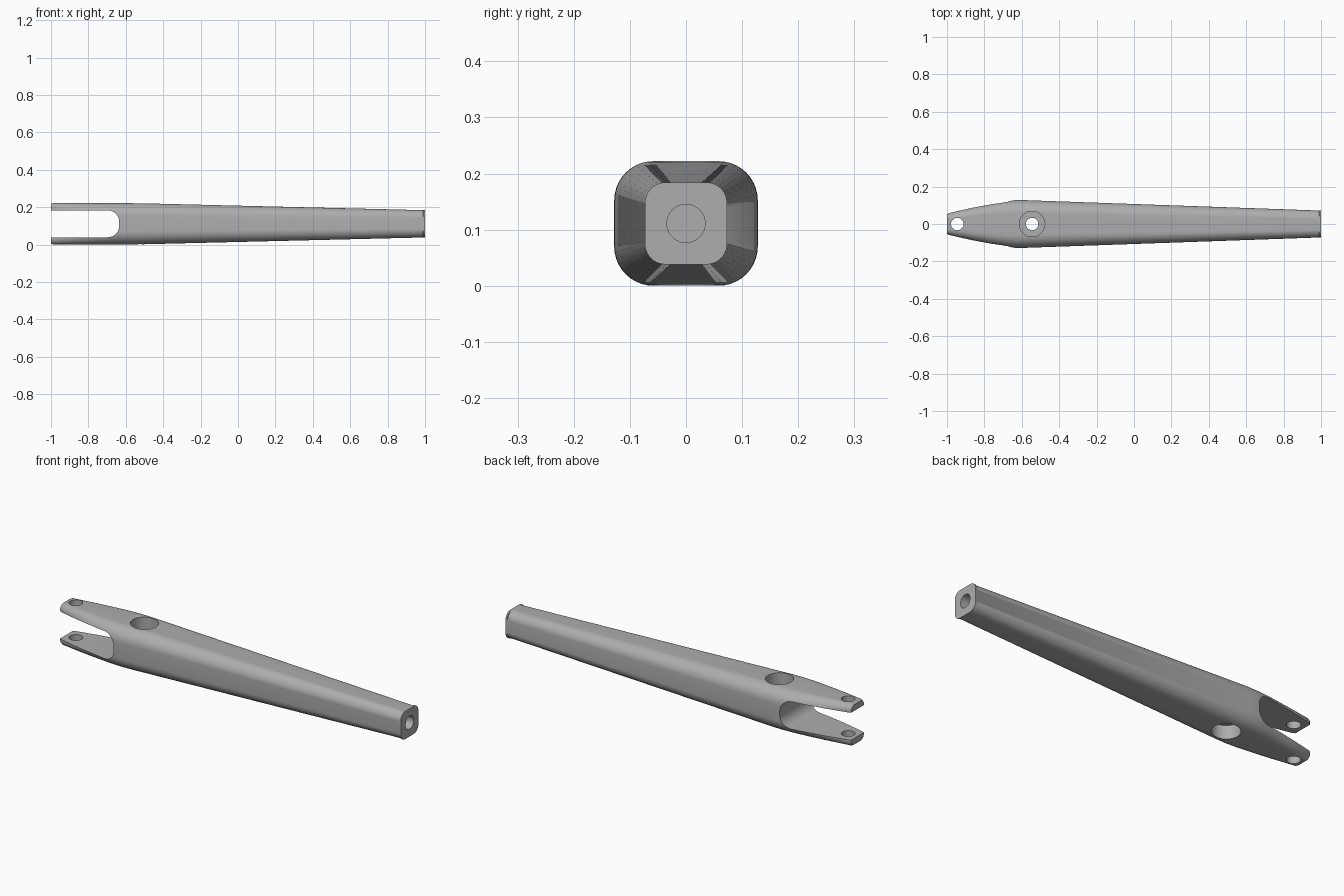
import bpy, bmesh, math
from mathutils import Matrix, Vector

cube = bpy.data.objects.get("Cube")
if cube:
    bpy.data.objects.remove(cube, do_unlink=True)

MID = 0.111      # height of the long axis
STEPS = 10       # segments per rounded corner

grey = bpy.data.materials.new("plain grey")
grey.use_nodes = True
colour = (0.42, 0.42, 0.42, 1)
grey.diffuse_color = colour
grey.node_tree.nodes["Principled BSDF"].inputs["Base Color"].default_value = colour


def rounded_rect(half_w, half_h, radius):
    """Counter-clockwise outline of a rounded rectangle."""
    pts = []
    for q, (sx, sy) in enumerate([(1, 1), (-1, 1), (-1, -1), (1, -1)]):
        for i in range(STEPS + 1):
            a = math.pi / 2 * (q + i / STEPS)
            pts.append((sx * (half_w - radius) + radius * math.cos(a),
                        sy * (half_h - radius) + radius * math.sin(a)))
    return pts


def loft(name, rings):
    """Skin closed rings of equal length and cap both ends."""
    bm = bmesh.new()
    loops = [[bm.verts.new(p) for p in ring] for ring in rings]
    for a, b in zip(loops, loops[1:]):
        for i in range(len(a)):
            j = (i + 1) % len(a)
            bm.faces.new((a[i], a[j], b[j], b[i]))
    bm.faces.new(loops[0])
    bm.faces.new(loops[-1])
    bmesh.ops.recalc_face_normals(bm, faces=bm.faces)
    mesh = bpy.data.meshes.new(name)
    bm.to_mesh(mesh)
    bm.free()
    obj = bpy.data.objects.new(name, mesh)
    bpy.context.collection.objects.link(obj)
    mesh.materials.append(grey)
    return obj


def drill(name, centre, radius, depth, axis="Z"):
    """Cylindrical cutter."""
    bm = bmesh.new()
    bmesh.ops.create_cone(bm, cap_ends=True, segments=48, radius1=radius,
                          radius2=radius, depth=depth)
    turn = Matrix.Rotation(math.pi / 2, 4, "Y") if axis == "X" else Matrix()
    bm.transform(Matrix.Translation(Vector(centre)) @ turn)
    mesh = bpy.data.meshes.new(name)
    bm.to_mesh(mesh)
    bm.free()
    obj = bpy.data.objects.new(name, mesh)
    bpy.context.collection.objects.link(obj)
    mesh.materials.append(grey)
    return obj


# Tapered arm: x, half width, half height, corner radius
sections = [
    (-1.0, 0.052, 0.105, 0.026),
    (-0.99, 0.058, 0.111, 0.032),
    (-0.86, 0.088, 0.111, 0.046),
    (-0.76, 0.109, 0.111, 0.058),
    (-0.69, 0.122, 0.111, 0.066),
    (-0.63, 0.128, 0.111, 0.070),
    (-0.57, 0.127, 0.111, 0.070),
    (0.99, 0.072, 0.073, 0.044),
    (0.992, 0.073, 0.073, 0.036),
    (1.0, 0.073, 0.073, 0.036),
]
arm = loft("tapered_fork_arm", [
    [(x, y, MID + z) for y, z in rounded_rect(w, h, r)] for x, w, h, r in sections])

# Fork slot with a rounded inner end
slot_shape = rounded_rect(0.30, 0.072, 0.062)
slot = loft("slot_cutter", [
    [(x - 0.935, y, MID + z) for x, z in slot_shape] for y in (-0.3, 0.3)])

# Pin hole, stepped cross hole and end bore
cutters = [
    slot,
    drill("pin_cutter", (-0.945, 0, MID), 0.033, 0.5),
    drill("cross_cutter", (-0.545, 0, MID), 0.033, 0.5),
    drill("end_bore_cutter", (1.0, 0, MID), 0.034, 0.3, "X"),
]
for side in (-1, 1):
    cutters.append(drill("counterbore_cutter",
                         (-0.545, 0, MID + side * 0.14), 0.068, 0.2))

bpy.ops.object.select_all(action="DESELECT")
bpy.context.view_layer.objects.active = arm
arm.select_set(True)
for cutter in cutters:
    cutter.hide_render = True
    mod = arm.modifiers.new("cut", "BOOLEAN")
    mod.operation = "DIFFERENCE"
    mod.solver = "EXACT"
    mod.object = cutter
    bpy.ops.object.modifier_apply(modifier=mod.name)
    bpy.data.objects.remove(cutter, do_unlink=True)

bpy.ops.object.shade_smooth_by_angle(angle=math.radians(30))
